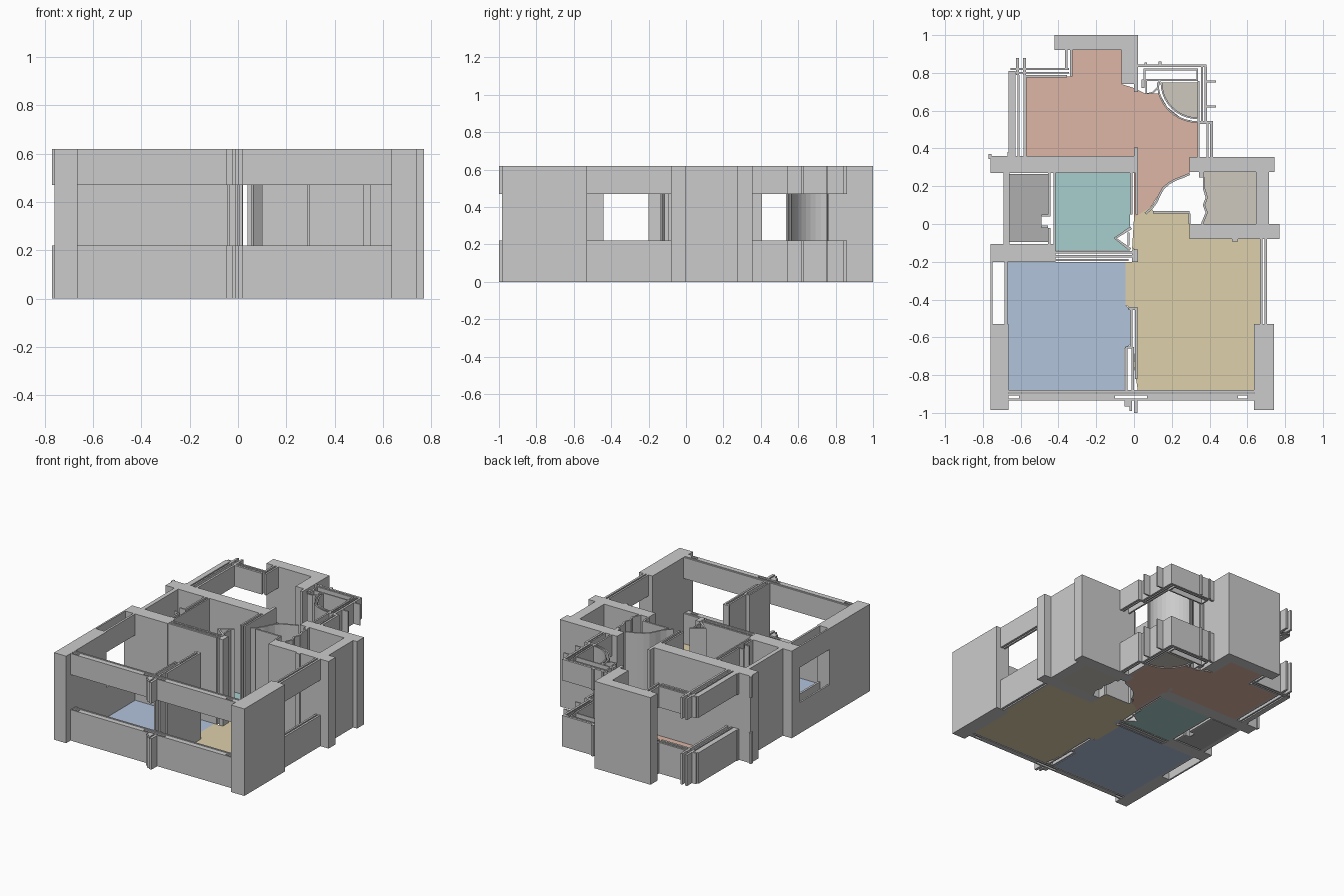
import bpy, bmesh
from math import cos, sin, pi
from mathutils import Vector

H = 0.62
SOLID = [(0, H)]
WINDOW = [(0, 0.22), (0.47, H)]     # sill and head with an open band between


def prism(bm, pts, z0, z1):
    lo = [bm.verts.new((x, y, z0)) for x, y in pts]
    hi = [bm.verts.new((x, y, z1)) for x, y in pts]
    n = len(pts)
    bm.faces.new(lo[::-1])
    bm.faces.new(hi)
    for i in range(n):
        j = (i + 1) % n
        bm.faces.new((lo[i], lo[j], hi[j], hi[i]))


def finish(name, bm):
    bmesh.ops.recalc_face_normals(bm, faces=bm.faces)
    me = bpy.data.meshes.new(name)
    bm.to_mesh(me)
    bm.free()
    ob = bpy.data.objects.new(name, me)
    bpy.context.collection.objects.link(ob)
    return ob


def extrude(name, outlines, spans=SOLID):
    bm = bmesh.new()
    for pts in outlines:
        for z0, z1 in spans:
            prism(bm, pts, z0, z1)
    return finish(name, bm)


def walls(name, rects, spans=SOLID):
    return extrude(name, [[(a, c), (b, c), (b, d), (a, d)] for a, b, c, d in rects], spans)


def ribbon(pts, t):
    """Outline of a thin wall following a path."""
    p = [Vector(q) for q in pts]
    left, right = [], []
    for i, q in enumerate(p):
        d = (p[min(i + 1, len(p) - 1)] - p[max(i - 1, 0)]).normalized()
        n = Vector((-d.y, d.x)) * t / 2
        left.append(tuple(q + n))
        right.append(tuple(q - n))
    return left + right[::-1]


def floor(name, pts, col):
    ob = extrude(name, [pts], [(0, 0.005)])
    m = bpy.data.materials.new(name + "_colour")
    m.diffuse_color = (*col, 1)
    ob.data.materials.append(m)


# corner piers of the two front rooms
walls("front_left_pier", [(-0.76, -0.665, -0.985, -0.53)])
walls("front_right_pier", [(0.635, 0.74, -0.985, -0.53)])

# front window wall, with small slots and centre mullion
walls("front_window_wall", [
    (-0.665, 0.635, -0.935, -0.925), (-0.665, 0.635, -0.908, -0.898),
    (-0.665, 0.635, -0.891, -0.88), (-0.61, -0.10, -0.925, -0.908),
    (0.07, 0.55, -0.925, -0.908), (0.60, 0.635, -0.925, -0.908)], WINDOW)
walls("front_mullion", [
    (-0.05, -0.025, -0.965, -0.935), (-0.025, -0.01, -0.99, -0.935),
    (0.0, 0.018, -1.0, -0.935)], WINDOW)

# side windows of the front rooms
walls("front_room_left_window", [
    (-0.76, -0.748, -0.53, -0.20), (-0.685, -0.67, -0.53, -0.20)], WINDOW)
walls("front_room_right_window", [
    (0.667, 0.68, -0.53, -0.08), (0.69, 0.705, -0.53, -0.08)], WINDOW)

# cross walls on the left half
walls("left_cross_wall_back", [(-0.76, 0.02, 0.27, 0.36)])
walls("left_cross_wall_front", [(-0.76, -0.415, -0.20, -0.105)])
walls("left_wall_end_trim", [(-0.77, -0.755, 0.345, 0.37)], WINDOW)
walls("left_outer_wall", [(-0.69, -0.66, -0.105, 0.27)])
walls("bath_partition", [
    (-0.455, -0.443, 0.04, 0.27), (-0.425, -0.415, -0.105, 0.27),
    (-0.455, -0.443, -0.105, -0.02), (-0.49, -0.455, -0.02, -0.008),
    (-0.49, -0.455, 0.04, 0.05)])
walls("kitchen_front_wall", [
    (-0.415, -0.01, -0.155, -0.142), (-0.415, -0.01, -0.178, -0.165),
    (-0.415, -0.03, -0.197, -0.185), (-0.01, 0.02, -0.20, -0.135)])
walls("kitchen_side_wall", [
    (-0.02, -0.008, 0.05, 0.27), (0.008, 0.02, 0.05, 0.27), (0.0, 0.02, 0.36, 0.405)])
extrude("kitchen_angled_nib", [
    ribbon([(-0.015, -0.02), (-0.10, -0.075), (-0.02, -0.135)], 0.016),
    ribbon([(-0.03, -0.045), (-0.03, -0.115)], 0.01)])

# divider between the two front rooms
walls("front_room_divider", [
    (-0.02, -0.008, -0.65, -0.44), (0.005, 0.018, -0.82, -0.44),
    (-0.03, 0.018, -0.455, -0.44), (-0.045, -0.035, -0.88, -0.655),
    (-0.045, -0.01, -0.66, -0.648), (-0.012, 0.0, -0.88, -0.65)])

# stair block on the right
walls("right_block", [
    (0.295, 0.77, -0.08, 0.0), (0.645, 0.715, 0.0, 0.275),
    (0.295, 0.745, 0.275, 0.355), (0.52, 0.55, -0.093, -0.08),
    (0.345, 0.37, 0.245, 0.275)])
extrude("right_block_inner_wall", [ribbon(
    [(0.36, 0.0), (0.385, 0.06), (0.37, 0.10), (0.385, 0.14), (0.37, 0.19), (0.37, 0.245)], 0.012)])
walls("closet_front_wall", [(0.10, 0.295, 0.055, 0.068), (0.288, 0.30, 0.0, 0.055)])
extrude("hall_curved_wall", [ribbon(
    [(0.06, 0.055), (0.095, 0.085), (0.12, 0.12), (0.135, 0.155), (0.155, 0.19),
     (0.185, 0.215), (0.22, 0.235), (0.26, 0.25), (0.295, 0.265)], 0.012)])

# back block with its return leg
walls("back_block", [(-0.42, 0.02, 0.92, 1.0), (-0.065, 0.02, 0.74, 0.92)])

# back room windows
walls("back_left_window", [
    (-0.575, -0.355, 0.775, 0.79), (-0.655, -0.345, 0.798, 0.806),
    (-0.655, -0.345, 0.814, 0.825), (-0.365, -0.352, 0.825, 0.92),
    (-0.338, -0.325, 0.78, 0.92)], WINDOW)
walls("back_room_left_window", [
    (-0.665, -0.628, 0.36, 0.81), (-0.618, -0.607, 0.36, 0.79),
    (-0.585, -0.57, 0.36, 0.79), (-0.625, -0.61, 0.79, 0.88),
    (-0.588, -0.573, 0.79, 0.88), (-0.67, -0.628, 0.36, 0.38)], WINDOW)

# balcony corner windows
walls("balcony_back_window", [
    (0.02, 0.385, 0.83, 0.845), (0.05, 0.34, 0.812, 0.822), (0.05, 0.34, 0.757, 0.767),
    (0.05, 0.06, 0.767, 0.812), (0.33, 0.34, 0.767, 0.812),
    (0.055, 0.068, 0.845, 0.855), (0.13, 0.145, 0.845, 0.86)], WINDOW)
walls("balcony_right_window", [
    (0.372, 0.387, 0.54, 0.83), (0.335, 0.347, 0.54, 0.757), (0.355, 0.364, 0.54, 0.83),
    (0.387, 0.435, 0.75, 0.76), (0.387, 0.435, 0.617, 0.627)], WINDOW)
walls("hall_right_window", [
    (0.335, 0.347, 0.355, 0.54), (0.385, 0.395, 0.355, 0.53), (0.402, 0.417, 0.355, 0.54),
    (0.335, 0.417, 0.53, 0.545)], WINDOW)
arcs = [[(0.335 - r * cos(a), 0.75 - r * sin(a)) for a in [pi / 2 * i / 10 for i in range(11)]]
        for r in (0.19, 0.21)]
extrude("balcony_curved_wall", [ribbon(p, 0.009) for p in arcs])
extrude("balcony_nib", [
    ribbon([(0.065, 0.757), (0.065, 0.69), (0.10, 0.695), (0.125, 0.72), (0.135, 0.757)], 0.01)])
walls("back_block_nib", [(0.0, 0.02, 0.70, 0.74), (0.04, 0.055, 0.72, 0.765)])

# coloured floors
floor("blue_floor", [(-0.665, -0.88), (-0.05, -0.88), (-0.05, -0.66), (-0.02, -0.64),
                     (-0.015, -0.46), (-0.045, -0.43), (-0.045, -0.20), (-0.67, -0.20),
                     (-0.67, -0.53), (-0.665, -0.53)], (0.45, 0.55, 0.72))
floor("yellow_floor", [(0.02, -0.88), (0.635, -0.88), (0.635, -0.53), (0.667, -0.53),
                       (0.667, -0.08), (0.295, -0.08), (0.295, 0.06), (0.105, 0.06),
                       (0.09, 0.09), (0.0, 0.035), (-0.01, -0.13), (0.02, -0.14),
                       (0.02, -0.20), (-0.045, -0.20), (-0.045, -0.43), (0.018, -0.46),
                       (0.0, -0.75)], (0.73, 0.63, 0.40))
floor("coral_floor", [(-0.57, 0.36), (0.0, 0.36), (0.0, 0.035), (0.09, 0.09),
                      (0.13, 0.155), (0.18, 0.215), (0.295, 0.265), (0.295, 0.355),
                      (0.335, 0.355), (0.335, 0.54), (0.25, 0.56), (0.175, 0.62),
                      (0.135, 0.69), (0.06, 0.69), (0.0, 0.72), (-0.065, 0.74),
                      (-0.065, 0.92), (-0.325, 0.92), (-0.325, 0.78), (-0.57, 0.78)],
      (0.73, 0.47, 0.38))
floor("teal_floor", [(-0.415, -0.14), (-0.02, -0.14), (-0.10, -0.075), (-0.02, -0.02),
                     (-0.02, 0.27), (-0.415, 0.27)], (0.39, 0.62, 0.62))
floor("grey_floor", [(-0.66, -0.095), (-0.455, -0.095), (-0.455, -0.02), (-0.49, -0.01),
                     (-0.49, 0.045), (-0.455, 0.045), (-0.455, 0.265), (-0.66, 0.265)],
      (0.43, 0.43, 0.43))
floor("stair_floor", [(0.365, 0.0), (0.645, 0.0), (0.645, 0.275), (0.37, 0.275),
                      (0.37, 0.19), (0.385, 0.14), (0.37, 0.10), (0.385, 0.06)],
      (0.62, 0.58, 0.51))
floor("balcony_floor", arcs[0] + [(0.335, 0.75)], (0.62, 0.58, 0.51))
